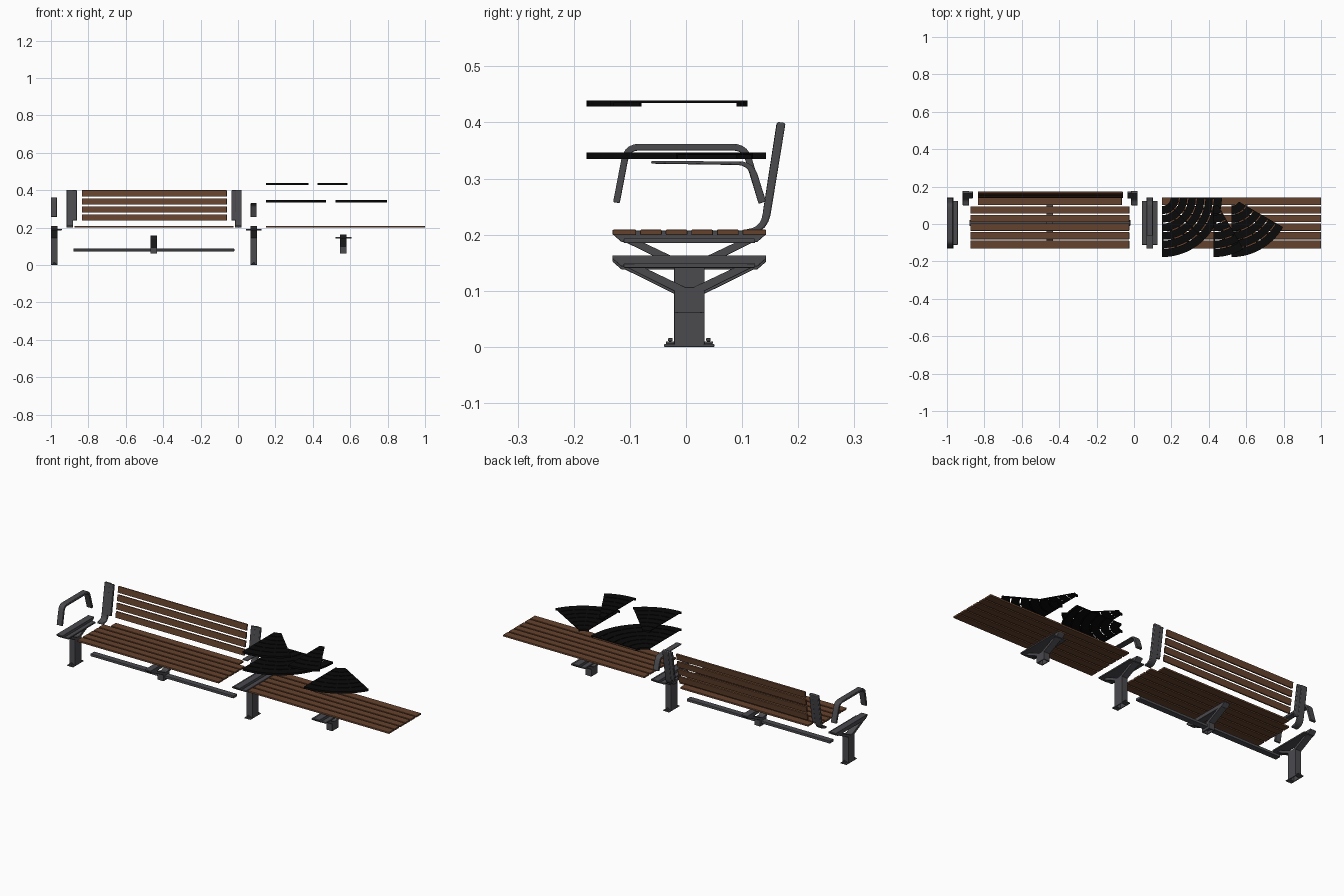
import bpy, bmesh, math
from mathutils import Vector

if "Cube" in bpy.data.objects:
    bpy.data.objects.remove(bpy.data.objects["Cube"])


def material(name, rgb):
    m = bpy.data.materials.new(name)
    m.use_nodes = True
    m.diffuse_color = (*rgb, 1)
    bsdf = m.node_tree.nodes["Principled BSDF"]
    bsdf.inputs["Base Color"].default_value = (*rgb, 1)
    bsdf.inputs["Roughness"].default_value = 0.6
    return m


WOOD = material("brown wood", (0.13, 0.055, 0.026))
METAL = material("dark grey metal", (0.07, 0.07, 0.078))
BLACK = material("black sheet", (0.003, 0.003, 0.003))


def finish(name, bm, mat, bevel=0.0, smooth=False):
    bmesh.ops.recalc_face_normals(bm, faces=bm.faces)
    me = bpy.data.meshes.new(name)
    bm.to_mesh(me)
    bm.free()
    me.materials.append(mat)
    ob = bpy.data.objects.new(name, me)
    bpy.context.collection.objects.link(ob)
    if bevel:
        mod = ob.modifiers.new("Bevel", "BEVEL")
        mod.width, mod.segments = bevel, 2
        mod.limit_method = "ANGLE"
    if smooth:
        bpy.ops.object.select_all(action="DESELECT")
        ob.select_set(True)
        bpy.context.view_layer.objects.active = ob
        bpy.ops.object.shade_smooth_by_angle(angle=math.radians(35))
    return ob


def add_prism(bm, pts, x0, x1):
    """Closed side outline (y, z) extruded along x."""
    a = [bm.verts.new((x0, y, z)) for y, z in pts]
    b = [bm.verts.new((x1, y, z)) for y, z in pts]
    bm.faces.new(a)
    bm.faces.new(b[::-1])
    for i in range(len(pts)):
        j = (i + 1) % len(pts)
        bm.faces.new((a[i], a[j], b[j], b[i]))


def add_box(bm, x0, x1, y0, y1, z0, z1):
    add_prism(bm, [(y0, z0), (y1, z0), (y1, z1), (y0, z1)], x0, x1)


def rounded(path, r, steps=5):
    """Round the inner corners of an open path."""
    pts = [Vector(p) for p in path]
    out = [pts[0]]
    for p, c, n in zip(pts, pts[1:], pts[2:]):
        a = c + (p - c).normalized() * r
        b = c + (n - c).normalized() * r
        for i in range(steps + 1):
            t = i / steps
            out.append(a * (1 - t) ** 2 + c * 2 * t * (1 - t) + b * t * t)
    return out + [pts[-1]]


def strip(path, w0, w1):
    """Outline of a flat bar following a path, tapering from w0 to w1."""
    left, right = [], []
    for i, p in enumerate(path):
        d = (path[min(i + 1, len(path) - 1)] - path[max(i - 1, 0)]).normalized()
        n = Vector((-d.y, d.x)) * (w0 + (w1 - w0) * i / (len(path) - 1)) / 2
        left.append(p + n)
        right.append(p - n)
    return left + right[::-1]


MID = 0.006            # middle of the frames in y
FRONT, BACK = -0.131, 0.143
PITCH = (BACK - FRONT) / 6


# Slatted seats
def seat(name, x0, x1, rear_inset):
    bm = bmesh.new()
    for i in range(6):
        y = FRONT + PITCH * i
        cut = rear_inset if i == 5 else 0
        add_box(bm, x0 + cut, x1 - cut, y + 0.0035 * (i > 0),
                y + PITCH - 0.0035 * (i < 5), 0.199, 0.209)
    finish(name, bm, WOOD, 0.002)


seat("backed_seat_slats", -0.875, -0.025, 0.04)
seat("open_seat_slats", 0.15, 1.0, 0)

# Backrest slats, leaning back
LOW, HIGH = Vector((0.143, 0.237)), Vector((0.168, 0.399))
bm = bmesh.new()
for i in range(4):
    a = LOW.lerp(HIGH, i * 0.265)
    b = LOW.lerp(HIGH, i * 0.265 + 0.205)
    add_prism(bm, strip([a, b], 0.01, 0.01), -0.835, -0.06)
finish("backrest_slats", bm, WOOD, 0.002)


# Backrest posts with a foot curving forward and an inner flange
def back_post(name, outer, side):
    bm = bmesh.new()
    path = rounded([(0.1, 0.204), (0.139, 0.207), (0.17, 0.4)], 0.03)
    add_prism(bm, strip(path, 0.009, 0.015), outer, outer + side * 0.036)
    add_prism(bm, strip([LOW, HIGH], 0.013, 0.013), outer + side * 0.03, outer + side * 0.056)
    finish(name, bm, METAL, 0.003, True)


back_post("right_back_post", -0.917, 1)
back_post("left_back_post", 0.02, -1)


# Armrests
def armrest(name, x, path, r, w0, w1):
    bm = bmesh.new()
    add_prism(bm, strip(rounded(path, r), w0, w1), x - 0.016, x + 0.016)
    finish(name, bm, METAL, 0.002, True)


armrest("full_armrest", -0.984, [(-0.124, 0.257), (-0.105, 0.356), (0.105, 0.356), (0.135, 0.257)],
        0.022, 0.012, 0.012)
armrest("half_armrest", 0.084, [(-0.062, 0.329), (0.115, 0.327), (0.136, 0.257)],
        0.022, 0.005, 0.014)


# Branched support: top rail, two sloping arms and a post
def support(name, x, top, foot, flange_left, flange_right, ground=False):
    bm = bmesh.new()
    half = 0.018
    rail = [(FRONT, top), (BACK, top), (BACK, top - 0.006), (BACK - 0.016, top - 0.02),
            (FRONT + 0.016, top - 0.02), (FRONT, top - 0.006)]
    add_prism(bm, rail, x - half, x + half)
    for s in (-1, 1):
        arm = [Vector((MID + s * 0.112, top - 0.014)), Vector((MID + s * 0.005, top - 0.066))]
        add_prism(bm, strip(arm, 0.013, 0.015), x - half, x + half)
    # hollow post
    z1, y0, y1 = top - 0.056, MID - 0.027, MID + 0.027
    add_box(bm, x - half, x + half, y0, y0 + 0.006, foot, z1)
    add_box(bm, x - half, x + half, y1 - 0.006, y1, foot, z1)
    for s in (-1, 1):
        add_box(bm, x + s * half, x + s * (half - 0.005), y0, y1, foot, z1)
    add_box(bm, x - half, x + half, y0, y1, z1 - 0.006, z1)
    # seat flange
    if flange_left or flange_right:
        add_box(bm, x - half - flange_right, x + half + flange_left,
                FRONT + 0.02, BACK - 0.02, top - 0.022, top - 0.014)
    # foot plate and bolts
    if ground:
        for s in (-1, 1):
            inner, outer = MID + s * 0.02, MID + s * 0.045
            add_box(bm, x - half, x + half, min(inner, outer), max(inner, outer), 0, 0.005)
            c = MID + s * 0.034
            add_box(bm, x - 0.008, x + 0.008, c - 0.008, c + 0.008, 0.005, 0.01)
            add_box(bm, x - 0.004, x + 0.004, c - 0.004, c + 0.004, 0.01, 0.016)
    finish(name, bm, METAL, 0.0015, True)


support("end_leg", -0.982, 0.207, 0, 0.022, 0, True)
support("middle_leg", 0.084, 0.207, 0, 0.024, 0.024, True)
support("backed_seat_support", -0.451, 0.158, 0.06, 0, 0)
support("open_seat_support", 0.563, 0.163, 0.06, 0.025, 0.025)

# Long beam under the backed seat
bm = bmesh.new()
add_box(bm, -0.88, -0.02, MID - 0.016, MID + 0.016, 0.073, 0.087)
finish("seat_beam", bm, METAL, 0.002)


# Curved slotted seat panels
def add_arc(bm, cx, r0, r1, a0, a1, z0, z1):
    n = max(1, round((a1 - a0) / 4))
    rings = []
    for i in range(n + 1):
        a = math.radians(a0 + (a1 - a0) * i / n)
        rings.append([bm.verts.new((cx + r * math.cos(a), BACK + r * math.sin(a), z))
                      for r, z in ((r0, z0), (r1, z0), (r1, z1), (r0, z1))])
    bm.faces.new(rings[0])
    bm.faces.new(rings[-1][::-1])
    for p, q in zip(rings, rings[1:]):
        for k in range(4):
            m = (k + 1) % 4
            bm.faces.new((p[k], p[m], q[m], q[k]))


def fan(name, cx, top, angle):
    bm = bmesh.new()
    inner, outer, gap = 0.047, 0.32, 0.003
    step = (outer - inner) / 6
    start, end = -90, -90 + angle
    for i in range(6):
        r = inner + step * i
        add_arc(bm, cx, r + gap * (i > 0), r + step - gap * (i < 5), start, end, top - 0.004, top)
        # ribs bridging the slots
        if i:
            count = max(2, round(angle / 15))
            for k in range(count + 1):
                a = start + 1 + (angle - 2) * k / count
                add_arc(bm, cx, r - gap, r + gap, a - 1, a + 1, top - 0.004, top)
    # rims folded down along both curved edges
    add_arc(bm, cx, inner, inner + 0.006, start, end, top - 0.011, top - 0.004)
    add_arc(bm, cx, outer - 0.006, outer, start, end, top - 0.011, top - 0.004)
    finish(name, bm, BLACK, 0, True)


fan("quarter_curve_panel", 0.15, 0.346, 90)
fan("wide_curve_panel", 0.52, 0.346, 60)
fan("medium_curve_panel", 0.15, 0.439, 45)
fan("narrow_curve_panel", 0.425, 0.439, 30)
